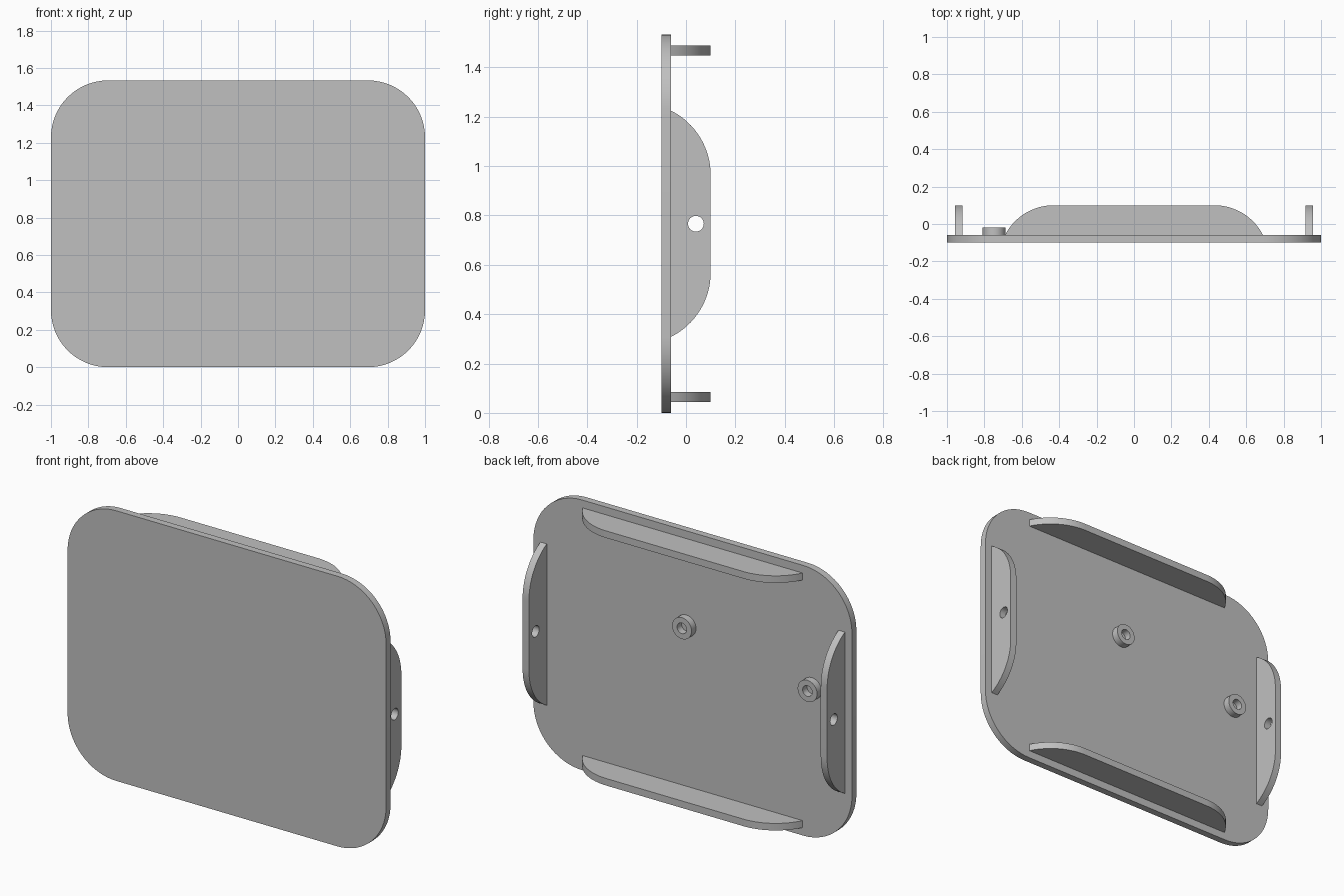
import bpy, bmesh
from math import sin, cos, pi, asin, radians
from mathutils import Matrix, Vector

cube = bpy.data.objects.get("Cube")
if cube:
    bpy.data.objects.remove(cube, do_unlink=True)

GREY = (0.527, 0.527, 0.527, 1.0)
grey = bpy.data.materials.new("light_grey")
grey.use_nodes = True
grey.diffuse_color = GREY
grey.node_tree.nodes["Principled BSDF"].inputs["Base Color"].default_value = GREY

X, Y, Z = Vector((1, 0, 0)), Vector((0, 1, 0)), Vector((0, 0, 1))
HEIGHT, MID = 1.533, 0.7665
BACK, TIP = -0.06, 0.10      # back of the panel, free edge of the flanges
THICK, INSET = 0.04, 0.064   # flange thickness and distance from panel rim


def arc(cx, cy, r, start, end, steps=16):
    return [(cx + r * cos(start + (end - start) * i / steps),
             cy + r * sin(start + (end - start) * i / steps)) for i in range(steps + 1)]


def circle(cx, cy, r, steps=32):
    return arc(cx, cy, r, 0, 2 * pi, steps)[:-1]


def extrude(name, loops, thickness, u, v, centre):
    """Extrude outlines (the first is outer, the rest holes) lying in the u-v plane."""
    curve = bpy.data.curves.new(name, "CURVE")
    curve.dimensions = "2D"
    curve.fill_mode = "BOTH"
    curve.extrude = thickness / 2
    for loop in loops:
        spline = curve.splines.new("POLY")
        spline.points.add(len(loop) - 1)
        for point, (a, b) in zip(spline.points, loop):
            point.co = (a, b, 0, 1)
        spline.use_cyclic_u = True
    obj = bpy.data.objects.new(name, curve)
    bpy.context.collection.objects.link(obj)
    obj.matrix_world = Matrix.Translation(centre) @ Matrix((u, v, u.cross(v))).transposed().to_4x4()
    bpy.ops.object.select_all(action="DESELECT")
    obj.select_set(True)
    bpy.context.view_layer.objects.active = obj
    bpy.ops.object.convert(target="MESH")
    obj = bpy.context.view_layer.objects.active
    # Weld the caps to the walls
    bm = bmesh.new()
    bm.from_mesh(obj.data)
    bmesh.ops.remove_doubles(bm, verts=bm.verts, dist=1e-5)
    bmesh.ops.recalc_face_normals(bm, faces=bm.faces)
    bm.to_mesh(obj.data)
    bm.free()
    obj.data.materials.clear()
    obj.data.materials.append(grey)
    bpy.ops.object.shade_smooth_by_angle(angle=radians(30))
    return obj


# Rounded rectangular panel
r = 0.305
w, h = 1 - r, MID - r
outline = []
for i, (cx, cy) in enumerate([(w, h), (-w, h), (-w, -h), (w, -h)]):
    outline += arc(cx, cy, r, i * pi / 2, (i + 1) * pi / 2)
extrude("panel", [outline], 0.04, X, Z, Vector((0, -0.08, MID)))


def flange_outline(half):
    """Straight base, flat free edge, and an arc at each end tangent to that edge."""
    run, rise = 0.26, TIP - BACK
    radius = (run ** 2 + rise ** 2) / (2 * rise)
    sweep = asin(run / radius)
    right = arc(half - run, TIP - radius, radius, pi / 2 - sweep, pi / 2)
    return right + [(-a, b) for a, b in reversed(right)]


# Long flanges along the top and bottom
for name, z in (("bottom_flange", INSET), ("top_flange", HEIGHT - INSET)):
    extrude(name, [flange_outline(0.69)], THICK, X, Y, Vector((0, 0, z)))

# Short flanges at the sides, each with a pin hole
for name, x in (("right_flange", INSET - 1), ("left_flange", 1 - INSET)):
    extrude(name, [flange_outline(0.458), circle(0, 0.04, 0.032)],
            THICK, Z, Y, Vector((x, 0, MID)))

# Hollow round bosses on the back
for name, x, z in (("centre_boss", 0.04, 0.995), ("side_boss", -0.748, 0.85)):
    extrude(name, [circle(0, 0, 0.061), circle(0, 0, 0.03)],
            0.04, X, Z, Vector((x, BACK + 0.02, z)))
